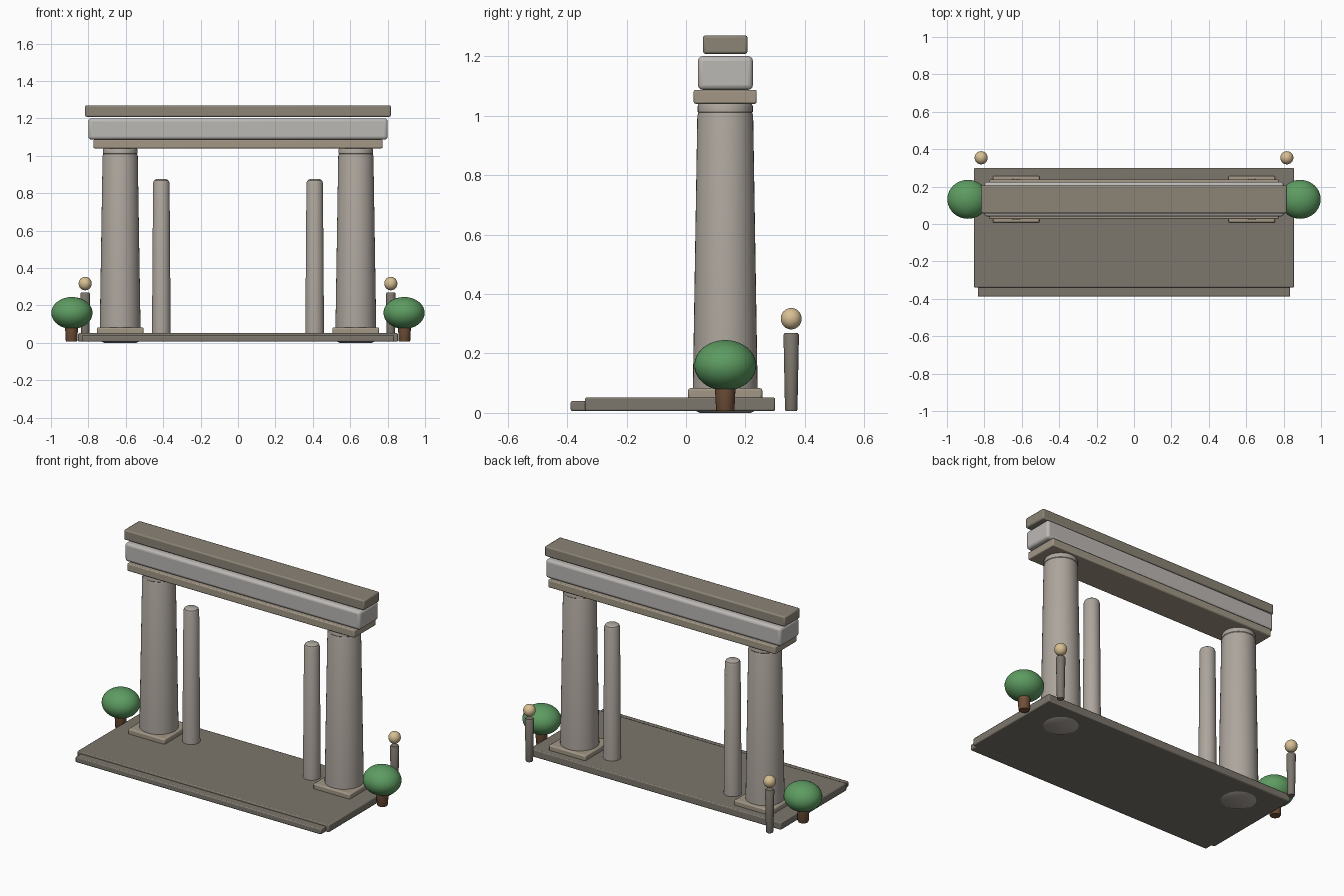
import bpy, math

if "Cube" in bpy.data.objects:
    bpy.data.objects.remove(bpy.data.objects["Cube"])


def mat(name, r, g, b):
    m = bpy.data.materials.new(name)
    m.diffuse_color = (r, g, b, 1)
    m.use_nodes = True
    m.node_tree.nodes["Principled BSDF"].inputs["Base Color"].default_value = m.diffuse_color
    return m


PAVING = mat("paving", 0.20, 0.18, 0.15)
STONE = mat("stone", 0.42, 0.38, 0.34)
TRIM = mat("trim", 0.36, 0.31, 0.24)
PALE = mat("pale_stone", 0.50, 0.48, 0.46)
COPING = mat("coping", 0.26, 0.23, 0.18)
GREEN = mat("foliage", 0.11, 0.33, 0.12)
BARK = mat("bark", 0.16, 0.08, 0.04)
LAMP = mat("lamp", 0.68, 0.52, 0.29)


def finish(ob, name, m):
    ob.name = name
    ob.data.materials.append(m)
    bpy.context.view_layer.objects.active = ob
    ob.select_set(True)
    bpy.ops.object.shade_smooth_by_angle(angle=math.radians(35))
    ob.select_set(False)
    return ob


def box(name, x, y, z, m, bevel=0.006, segments=2):
    """Bevelled block from (min, max) ranges."""
    bpy.ops.mesh.primitive_cube_add(size=1, location=[(a + b) / 2 for a, b in (x, y, z)])
    ob = bpy.context.object
    ob.scale = [b - a for a, b in (x, y, z)]
    bpy.ops.object.transform_apply(location=False, rotation=False, scale=True)
    mod = ob.modifiers.new("bevel", "BEVEL")
    mod.width, mod.segments = bevel, segments
    return finish(ob, name, m)


def lathe(name, x, y, profile, m, n=40):
    """Closed solid of revolution from (radius, z) points, bottom to top."""
    verts, faces = [], []
    for r, z in profile:
        for i in range(n):
            a = 2 * math.pi * i / n
            verts.append((r * math.cos(a), r * math.sin(a), z))
    for k in range(len(profile) - 1):
        for i in range(n):
            j = (i + 1) % n
            faces.append((k * n + i, k * n + j, (k + 1) * n + j, (k + 1) * n + i))
    faces.append(tuple(reversed(range(n))))
    faces.append(tuple(range((len(profile) - 1) * n, len(profile) * n)))
    me = bpy.data.meshes.new(name)
    me.from_pydata(verts, [], faces)
    ob = bpy.data.objects.new(name, me)
    bpy.context.collection.objects.link(ob)
    ob.location = (x, y, 0)
    return finish(ob, name, m)


def ball(name, loc, radii, m):
    bpy.ops.mesh.primitive_uv_sphere_add(segments=40, ring_count=24, radius=1, location=loc)
    ob = bpy.context.object
    ob.scale = radii
    bpy.ops.object.transform_apply(location=False, rotation=False, scale=True)
    return finish(ob, name, m)


CY = 0.132  # depth of the colonnade line

# Platform and front step
box("platform", (-0.855, 0.855), (-0.34, 0.30), (0.006, 0.052), PAVING)
box("front_step", (-0.835, 0.835), (-0.388, -0.33), (0.006, 0.04), PAVING)

# Stacked lintel
box("lintel_lower", (-0.773, 0.773), (0.026, 0.238), (1.04, 1.087), TRIM)
box("lintel_middle", (-0.80, 0.80), (0.04, 0.225), (1.087, 1.20), PALE, 0.016, 3)
box("lintel_top", (-0.817, 0.817), (0.057, 0.207), (1.208, 1.27), COPING, 0.008)

for side, s in (("left", -1), ("right", 1)):
    # Main column on its plinth
    cx = s * 0.63
    box(side + "_plinth", (cx - 0.125, cx + 0.125), (CY - 0.125, CY + 0.125),
        (0.045, 0.083), TRIM, 0.008)
    lathe(side + "_column", cx, CY,
          [(0.085, 0), (0.109, 0.012), (0.109, 0.08), (0.094, 1.0), (0.09, 1.012)], STONE)
    lathe(side + "_capital", cx, CY,
          [(0.086, 1.005), (0.093, 1.013), (0.093, 1.032), (0.088, 1.043)], STONE)
    # Slim inner pillar
    lathe(side + "_slim_pillar", s * 0.41, CY,
          [(0.05, 0.045), (0.044, 0.855), (0.039, 0.868), (0.028, 0.875)], STONE, 32)
    # Shrub
    lathe(side + "_shrub_trunk", s * 0.89, CY,
          [(0.028, 0.006), (0.031, 0.012), (0.035, 0.09)], BARK, 24)
    ball(side + "_shrub", (s * 0.888, CY, 0.16), (0.11, 0.104, 0.085), GREEN)
    # Lamp post behind the platform
    lathe(side + "_lamp_post", s * 0.817, 0.354,
          [(0.019, 0.006), (0.021, 0.012), (0.026, 0.262), (0.022, 0.269)], PAVING, 24)
    ball(side + "_lamp_globe", (s * 0.817, 0.354, 0.317), (0.035, 0.035, 0.036), LAMP)
